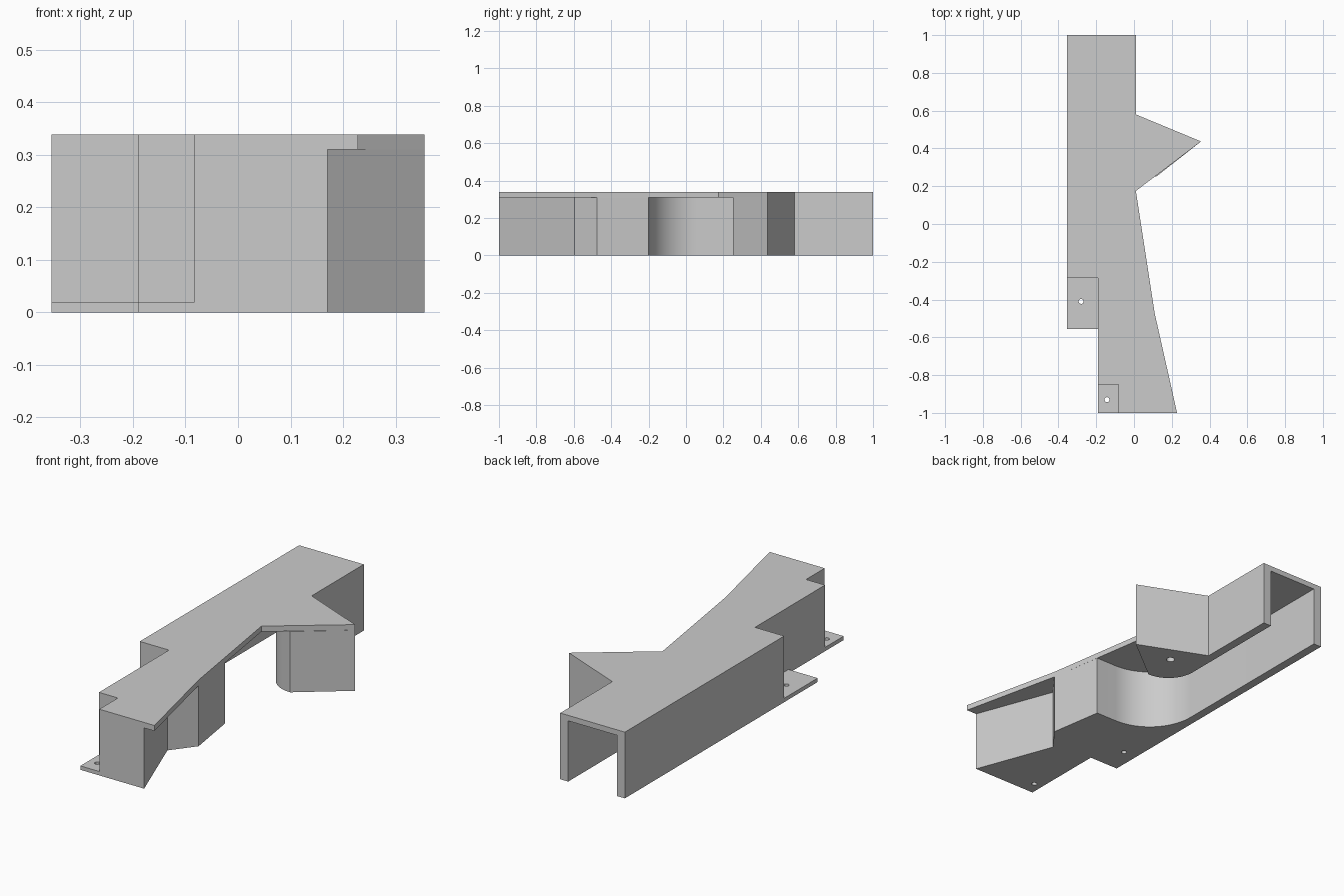
import bpy
import bmesh
from math import cos, sin, pi, radians

cube = bpy.data.objects.get("Cube")
if cube:
    bpy.data.objects.remove(cube)

grey = bpy.data.materials.new("plain grey")
grey.use_nodes = True
COLOUR = (0.6, 0.6, 0.6, 1)
grey.diffuse_color = COLOUR
grey.node_tree.nodes["Principled BSDF"].inputs["Base Color"].default_value = COLOUR

TOP, DECK, TAB = 0.338, 0.31, 0.02


def arc(cx, cy, r, start, end, n=20):
    """Points on an arc, angles in degrees."""
    angles = [radians(start + (end - start) * i / n) for i in range(n + 1)]
    return [(cx + r * cos(a), cy + r * sin(a)) for a in angles]


def prism(name, outline, z0, z1):
    """Extrude a flat outline upwards from z0 to z1."""
    bm = bmesh.new()
    face = bm.faces.new([bm.verts.new((x, y, z0)) for x, y in outline])
    grown = bmesh.ops.extrude_face_region(bm, geom=[face])["geom"]
    for v in grown:
        if isinstance(v, bmesh.types.BMVert):
            v.co.z = z1
    bmesh.ops.recalc_face_normals(bm, faces=bm.faces)
    mesh = bpy.data.meshes.new(name)
    bm.to_mesh(mesh)
    bm.free()
    mesh.materials.append(grey)
    obj = bpy.data.objects.new(name, mesh)
    bpy.context.collection.objects.link(obj)
    return obj


def activate(obj):
    bpy.ops.object.select_all(action='DESELECT')
    obj.select_set(True)
    bpy.context.view_layer.objects.active = obj


def drill(obj, x, y, r, depth):
    """Cut a round hole up from the underside."""
    cutter = prism("hole_cutter", arc(x, y, r, 0, 345, 23), -0.05, depth)
    cutter.hide_render = True
    mod = obj.modifiers.new("hole", 'BOOLEAN')
    mod.operation = 'DIFFERENCE'
    mod.solver = 'EXACT'
    mod.object = cutter
    activate(obj)
    bpy.ops.object.modifier_apply(modifier=mod.name)
    bpy.data.objects.remove(cutter)


def rectangle(x0, x1, y0, y1):
    return [(x0, y0), (x1, y0), (x1, y1), (x0, y1)]


# Stepped left-hand edge shared by the cover and the body below it
stepped_edge = [(-0.355, -0.285), (-0.19, -0.285), (-0.19, -0.85),
                (-0.083, -0.85), (-0.083, -1)]

# Cover plate with its pointed side wing
prism("cover_plate",
      [(-0.355, 1)] + stepped_edge +
      [(0.228, -1), (0.11, -0.475), (0.01, 0.175), (0.355, 0.437),
       (0.01, 0.58), (0.01, 1)], DECK, TOP)

# Solid front body, whose back is the curved outer wall of the duct
body = prism("main_body",
             [(-0.355, 1)] + stepped_edge +
             [(0.17, -1), (0.018, -0.595), (0.11, -0.475), (0.067, -0.2)] +
             arc(-0.05, 0.06, 0.26, 270, 180) + [(-0.31, 1)], 0, DECK)

# Inner duct wall and the solid wing with a rounded inner corner
wing = prism("wing_block",
             [(0.01, 1), (-0.035, 1)] +
             arc(0.118, 0.404, 0.153, 180, 270) +
             [(0.355, 0.437), (0.01, 0.58)], 0, DECK)
drill(wing, 0.128, 0.43, 0.02, 0.15)

# Mounting tabs with screw holes
side_tab = prism("side_tab", rectangle(-0.355, -0.19, -0.555, -0.285), 0, TAB)
drill(side_tab, -0.28, -0.41, 0.013, 0.1)
front_tab = prism("front_tab", rectangle(-0.19, -0.083, -1, -0.85), 0, TAB)
drill(front_tab, -0.143, -0.93, 0.013, 0.1)

# Smooth the curved walls while keeping corners sharp
for obj in (body, wing, side_tab, front_tab):
    activate(obj)
    bpy.ops.object.shade_smooth_by_angle(angle=pi / 6)
